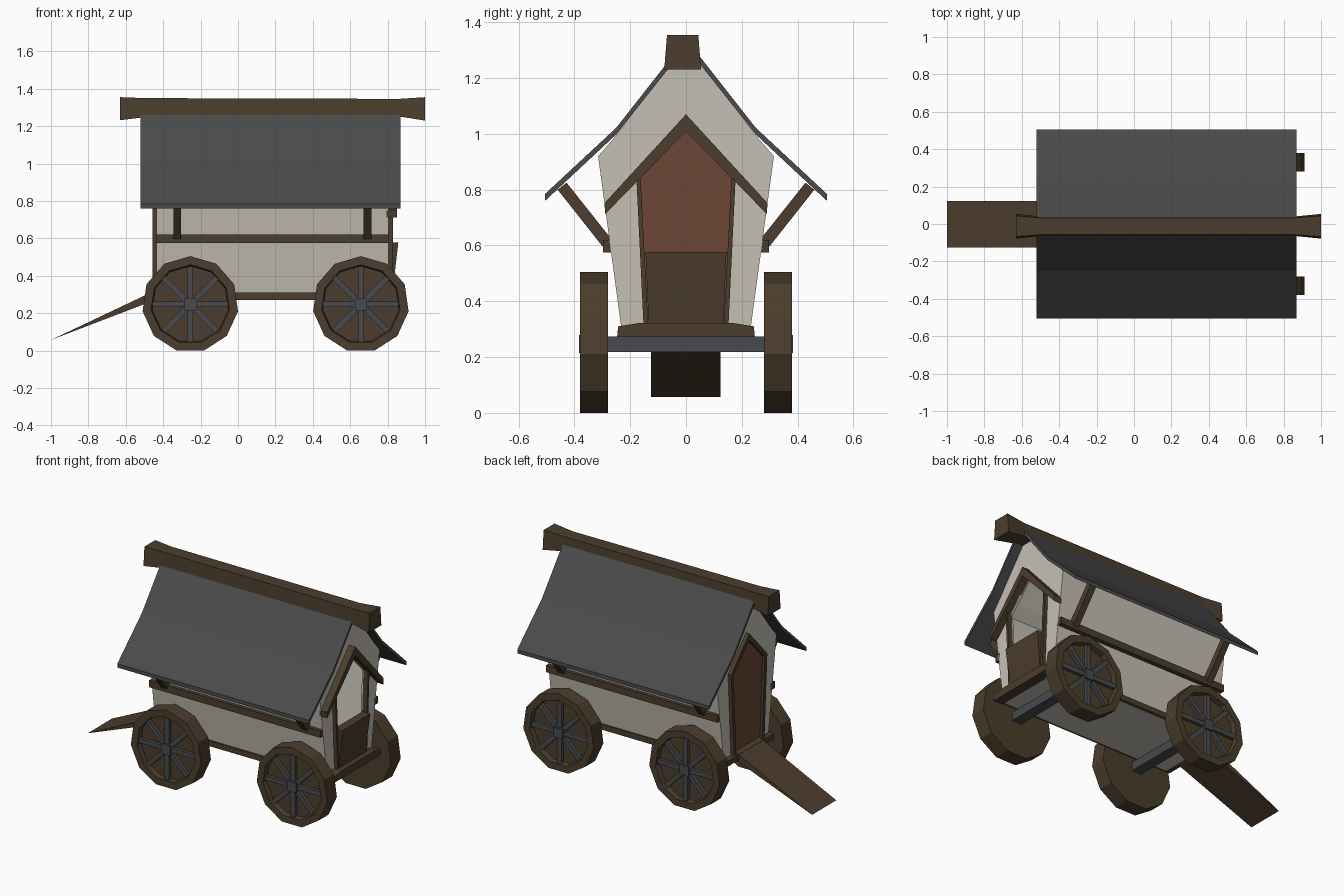
import bpy, bmesh, math
from mathutils import Vector, Matrix

if "Cube" in bpy.data.objects:
    bpy.data.objects.remove(bpy.data.objects["Cube"])


def material(name, rgb):
    m = bpy.data.materials.new(name)
    m.diffuse_color = (*rgb, 1)
    m.use_nodes = True
    m.node_tree.nodes["Principled BSDF"].inputs["Base Color"].default_value = m.diffuse_color
    return m


WOOD = material("dark_wood", (0.071, 0.047, 0.026))
WALL = material("cream_plaster", (0.56, 0.53, 0.46))
ROOF = material("roof_grey", (0.070, 0.070, 0.071))
METAL = material("iron_grey", (0.065, 0.068, 0.074))
DOOR = material("red_brown_door", (0.150, 0.062, 0.037))


def finish(name, bm, mat):
    bmesh.ops.recalc_face_normals(bm, faces=bm.faces[:])
    me = bpy.data.meshes.new(name)
    bm.to_mesh(me)
    bm.free()
    me.materials.append(mat)
    ob = bpy.data.objects.new(name, me)
    bpy.context.collection.objects.link(ob)
    return ob


def loft(name, rings, mat):
    """Join rings of equal point count and cap both ends."""
    bm = bmesh.new()
    vs = [[bm.verts.new(p) for p in r] for r in rings]
    n = len(vs[0])
    for a, b in zip(vs, vs[1:]):
        for i in range(n):
            j = (i + 1) % n
            bm.faces.new((a[i], a[j], b[j], b[i]))
    bm.faces.new(vs[0])
    bm.faces.new(vs[-1])
    return finish(name, bm, mat)


def prism_x(name, pts, x0, x1, mat):
    return loft(name, [[(x, y, z) for y, z in pts] for x in (x0, x1)], mat)


def prism_y(name, pts, y0, y1, mat):
    return loft(name, [[(x, y, z) for x, z in pts] for y in (y0, y1)], mat)


def box(name, x0, x1, y0, y1, z0, z1, mat):
    return prism_x(name, [(y0, z0), (y1, z0), (y1, z1), (y0, z1)], x0, x1, mat)


def both(half):
    """Complete an outline from its +y half (listed bottom to top)."""
    return half + [(-y, z) for y, z in reversed(half)]


def arch(outer, inner):
    """Upside-down U outline between two open-bottomed outlines."""
    return both(outer) + list(reversed(both(inner)))


X0, X1 = -0.435, 0.805

# Body: hollow tube, floor and two end walls with doorways
gable = [(0.228, 0.275), (0.315, 0.92), (0.25, 0.995), (0.05, 1.262)]
inner = [(0.208, 0.275), (0.293, 0.915), (0.235, 0.98), (0.045, 1.235)]
opening = [(0.135, 0.275), (0.163, 0.84), (0.002, 1.01)]
prism_x("body_shell", arch(gable, inner), X0 + 0.02, X1 - 0.02, WALL)
box("floor", X0, X1, -0.226, 0.226, 0.272, 0.31, WALL)
outline = gable[:3] + [(0.06, 1.245)]
for name, a in (("rear_wall", X0), ("front_wall", X1 - 0.02)):
    pts = both(gable) + [(-y, z) for y, z in opening] + list(reversed(opening))
    prism_x(name, pts, a, a + 0.02, WALL)

# Rear door with frame
prism_x("rear_door", both([(0.136, 0.30), (0.164, 0.84), (0.002, 1.012)]),
        X0 - 0.006, X0 + 0.012, DOOR)
prism_x("rear_door_frame",
        arch([(0.158, 0.31), (0.187, 0.85), (0.002, 1.05)],
             [(0.134, 0.31), (0.161, 0.838), (0.001, 1.008)]),
        X0 - 0.023, X0 + 0.01, WOOD)

# Front chevron, jambs and half door
prism_x("front_chevron", [(0, 1.07), (0.292, 0.752), (0.29, 0.712), (0, 1.01),
                          (-0.29, 0.712), (-0.292, 0.752)], X1 - 0.01, 0.85, WOOD)
for s in (-1, 1):
    prism_x("front_jamb", [(s * y, z) for y, z in
            [(0.135, 0.31), (0.152, 0.31), (0.178, 0.845), (0.163, 0.845)]],
            X1 - 0.01, 0.828, WOOD)
loft("half_door", [[(xa, -w, z), (xb, -w, z), (xb, w, z), (xa, w, z)]
                   for xa, xb, w, z in ((0.79, 0.825, 0.133, 0.30),
                                        (0.80, 0.857, 0.145, 0.577))], WOOD)

# Sills and floor rails
sill = both([(0.247, 0.272), (0.243, 0.31), (0.17, 0.322)])
prism_x("front_sill", sill, X1 - 0.01, 0.862, WOOD)
box("rear_sill", X0 - 0.035, X0 + 0.01, -0.24, 0.24, 0.274, 0.31, WOOD)

# Long rails and roof struts on both sides
for s in (-1, 1):
    box("floor_rail", X0, X1, s * 0.215, s * 0.242, 0.274, 0.31, WOOD)
    box("side_rail", X0, X1, s * 0.255, s * 0.298, 0.575, 0.62, WOOD)
    strut = [(0.27, 0.575), (0.302, 0.60), (0.46, 0.80), (0.428, 0.825), (0.265, 0.62)]
    for x in (-0.325, 0.693):
        prism_x("roof_strut", [(s * y, z) for y, z in strut], x - 0.021, x + 0.021, WOOD)

# Kinked roof slopes
    slope = [(0.02, 1.315), (0.25, 1.022), (0.505, 0.785), (0.505, 0.76),
             (0.25, 0.998), (0.02, 1.288)]
    prism_x("roof_slope", [(s * y, z) for y, z in slope], -0.52, 0.868, ROOF)

# Ridge beam, flared at both ends
rings = []
for x, wb, wt, zb, zt in ((-0.63, 0.066, 0.056, 1.232, 1.355),
                          (-0.50, 0.052, 0.045, 1.248, 1.350),
                          (0.86, 0.052, 0.045, 1.252, 1.346),
                          (1.00, 0.066, 0.056, 1.230, 1.355)):
    c = -0.012
    rings.append([(x, c - wb, zb), (x, c + wb, zb), (x, c + wt, zt), (x, c - wt, zt)])
loft("ridge_beam", rings, WOOD)

# Rear ramp
prism_y("rear_ramp", [(-1.0, 0.057), (-0.435, 0.325), (-0.435, 0.272), (-0.51, 0.245)],
        -0.126, 0.124, WOOD)

# Wheels with recessed outer face, spokes, hub and axles
R, N, WZ = 0.2577, 11, 0.2473


def wheel(x, s):
    def ring(r, y):
        return [(x + r * math.sin(2 * math.pi * k / N), s * y,
                 WZ + r * math.cos(2 * math.pi * k / N)) for k in range(N)]
    loft("wheel", [ring(R, 0.28), ring(R, 0.38), ring(0.212, 0.38), ring(0.205, 0.35)], WOOD)
    bm = bmesh.new()
    for k in range(4):
        m = (Matrix.Translation((x, s * 0.358, WZ)) @ Matrix.Rotation(k * math.pi / 4, 4, 'Y')
             @ Matrix.Diagonal((0.404, 0.026 + 0.001 * k, 0.03, 1)))
        bmesh.ops.create_cube(bm, size=1, matrix=m)
    finish("spokes", bm, METAL)
    box("hub", x - 0.032, x + 0.032, s * 0.345, s * 0.384, WZ - 0.032, WZ + 0.032, METAL)


for x in (-0.255, 0.657):
    box("axle", x - 0.035, x + 0.035, -0.285, 0.285, 0.218, 0.274, METAL)
    for s in (-1, 1):
        wheel(x, s)
